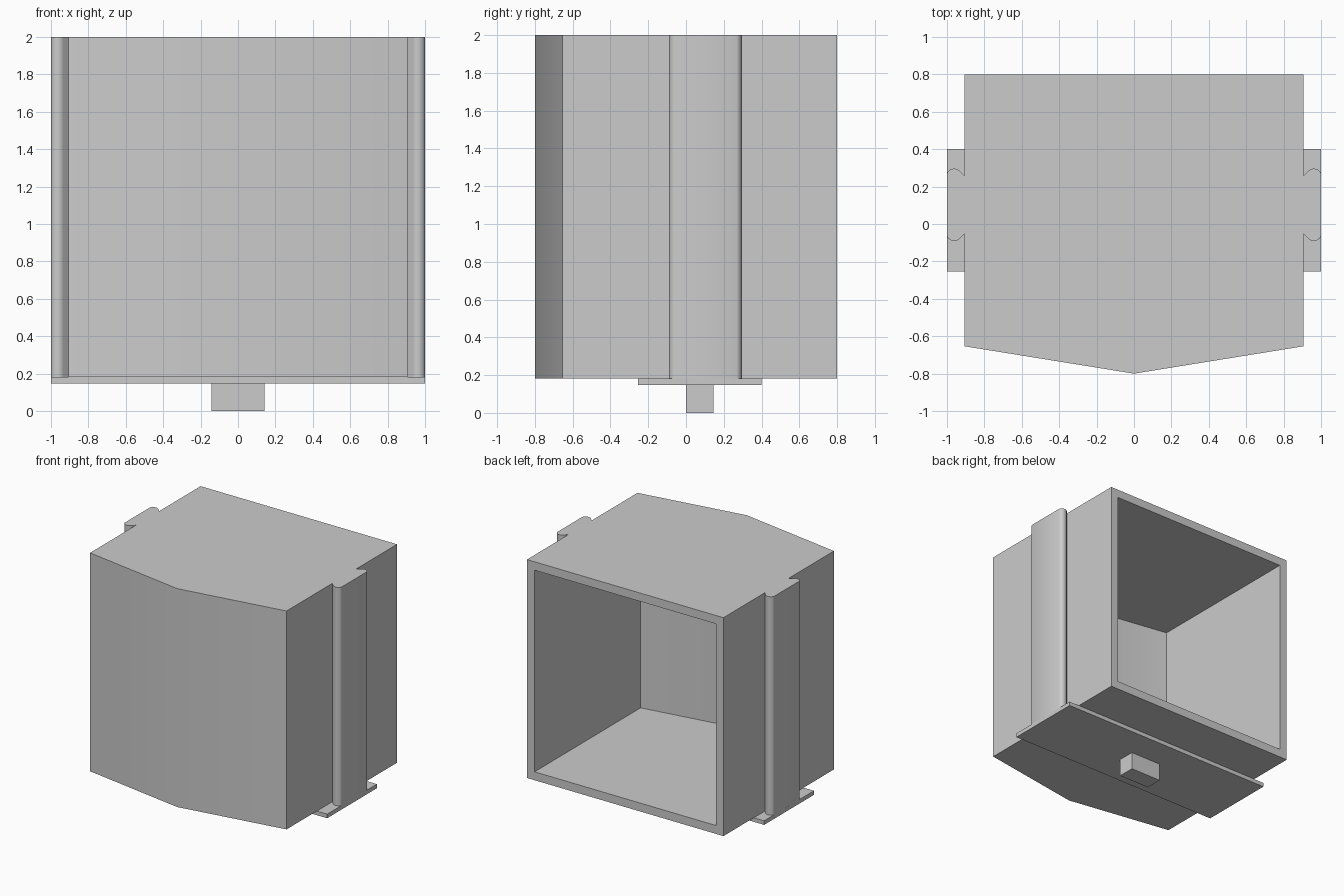
import bpy
import bmesh
import math

if "Cube" in bpy.data.objects:
    bpy.data.objects.remove(bpy.data.objects["Cube"], do_unlink=True)

grey = bpy.data.materials.new("plain_grey")
grey.use_nodes = True
colour = (0.6, 0.6, 0.6, 1)
grey.diffuse_color = colour
grey.node_tree.nodes["Principled BSDF"].inputs["Base Color"].default_value = colour

BOTTOM, TOP, PLATE = 0.181, 2.0, 0.147


def add_prism(bm, outline, z0, z1, open_back=False):
    """Extrude an outline upward; optionally leave out the closing side.
    Returns the corners of that closing side in order."""
    low = [bm.verts.new((x, y, z0)) for x, y in outline]
    high = [bm.verts.new((x, y, z1)) for x, y in outline]
    bm.faces.new(low[::-1])
    bm.faces.new(high)
    for i in range(len(outline) - 1):
        bm.faces.new((low[i], low[i + 1], high[i + 1], high[i]))
    closing = [low[-1], low[0], high[0], high[-1]]
    if not open_back:
        bm.faces.new(closing)
    return closing


def finish(name, bm):
    bmesh.ops.recalc_face_normals(bm, faces=bm.faces)
    mesh = bpy.data.meshes.new(name)
    bm.to_mesh(mesh)
    bm.free()
    mesh.materials.append(grey)
    obj = bpy.data.objects.new(name, mesh)
    bpy.context.collection.objects.link(obj)
    bpy.ops.object.select_all(action="DESELECT")
    obj.select_set(True)
    bpy.context.view_layer.objects.active = obj
    bpy.ops.object.shade_smooth_by_angle(angle=math.radians(30))
    return obj


def block(name, x0, x1, y0, y1, z0, z1):
    bm = bmesh.new()
    add_prism(bm, [(x0, y0), (x1, y0), (x1, y1), (x0, y1)], z0, z1)
    return finish(name, bm)


# Hollow housing: pointed front, open back, rim joining the two skins
def housing_outline(half_width, corner, tip):
    return [(-half_width, 0.8), (-half_width, corner), (0, tip),
            (half_width, corner), (half_width, 0.8)]


wall = 0.07
bm = bmesh.new()
outer = add_prism(bm, housing_outline(0.905, -0.654, -0.8), BOTTOM, TOP, open_back=True)
inner = add_prism(bm, housing_outline(0.905 - wall, -0.595, -0.729),
                  BOTTOM + wall, TOP - wall, open_back=True)
for i in range(4):
    j = (i + 1) % 4
    bm.faces.new((outer[i], outer[j], inner[j], inner[i]))
finish("housing", bm)

# Side rail with rounded, undercut edges, mirrored to the other side
middle, reach, radius = 0.1025, 0.1535, 0.04
half = [(0.905, -reach)]
for i in range(15):
    a = math.radians(225 + i * 8.3)
    half.append((0.962 + radius * math.cos(a), radius * math.sin(a) - reach))
outline = [(x, middle + y) for x, y in half]
outline += [(x, middle - y) for x, y in reversed(half)]
bm = bmesh.new()
add_prism(bm, outline, BOTTOM, TOP)
rail = finish("side_rails", bm)
rail.modifiers.new("Mirror", "MIRROR")

# Base plate and the peg below it
block("base_plate", -1, 1, -0.255, 0.4, PLATE, BOTTOM)
block("base_peg", -0.143, 0.143, 0, 0.145, 0, PLATE)
